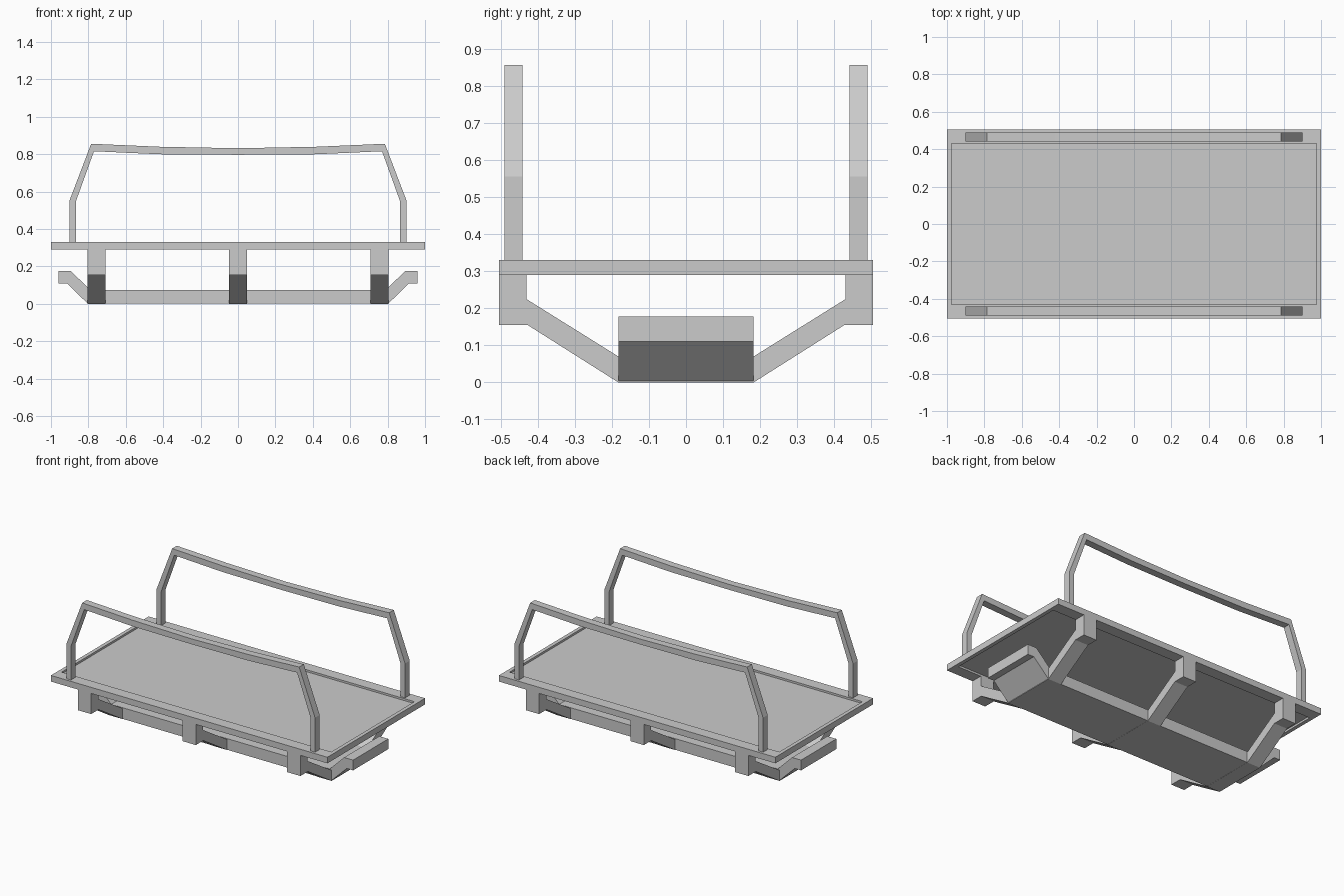
import bpy
import bmesh
from mathutils import Vector

cube = bpy.data.objects.get("Cube")
if cube:
    bpy.data.objects.remove(cube, do_unlink=True)

grey = bpy.data.materials.new("light grey")
grey.use_nodes = True
colour = (0.6, 0.6, 0.6, 1)
grey.diffuse_color = colour
grey.node_tree.nodes["Principled BSDF"].inputs["Base Color"].default_value = colour


def finish(name, bm):
    bmesh.ops.recalc_face_normals(bm, faces=bm.faces)
    mesh = bpy.data.meshes.new(name)
    bm.to_mesh(mesh)
    bm.free()
    mesh.materials.append(grey)
    obj = bpy.data.objects.new(name, mesh)
    bpy.context.collection.objects.link(obj)
    return obj


def band(name, outer, inner, axis, centre, width):
    """Mirror two matching half outlines and extrude the strip between them."""
    def full(half):
        return [(-a, z) for a, z in reversed(half) if a > 0] + half

    def place(a, z):
        return Vector((a, start, z) if axis == "y" else (start, a, z))

    start = centre - width / 2
    bm = bmesh.new()
    pairs = [(bm.verts.new(place(*o)), bm.verts.new(place(*i)))
             for o, i in zip(full(outer), full(inner))]
    faces = [bm.faces.new((a[0], b[0], b[1], a[1]))
             for a, b in zip(pairs, pairs[1:])]
    result = bmesh.ops.extrude_face_region(bm, geom=faces, use_keep_orig=True)
    moved = [g for g in result["geom"] if isinstance(g, bmesh.types.BMVert)]
    shift = Vector((0, width, 0) if axis == "y" else (width, 0, 0))
    bmesh.ops.translate(bm, verts=moved, vec=shift)
    return finish(name, bm)


# Deck: a slab with a shallow recess on both sides
bm = bmesh.new()
bmesh.ops.create_cube(bm, size=1)
bmesh.ops.scale(bm, verts=bm.verts, vec=(2, 1.01, 0.04))
bmesh.ops.translate(bm, verts=bm.verts, vec=(0, 0, 0.31))
for face in [f for f in bm.faces if abs(f.normal.z) > 0.9]:
    up = 1 if face.normal.z > 0 else -1
    bmesh.ops.inset_individual(bm, faces=[face], thickness=0.035)
    for v in face.verts:
        v.co.y = 0.43 if v.co.y > 0 else -0.43
    rim = bmesh.ops.extrude_discrete_faces(bm, faces=[face])["faces"][0]
    # Join the sunken panel to the rim with four walls
    loops = list(rim.verts)
    edges = [e for e in bm.edges if e.is_boundary]
    bmesh.ops.translate(bm, verts=loops, vec=(0, 0, -0.013 * up))
    bmesh.ops.bridge_loops(bm, edges=edges)
finish("deck", bm)

# Side rails: bent bars with a slightly sagging top
rail_outer = [(0, 0.832), (0.42, 0.84), (0.785, 0.856), (0.90, 0.555), (0.90, 0.325)]
rail_inner = [(0, 0.797), (0.42, 0.8), (0.77, 0.816), (0.866, 0.55), (0.866, 0.325)]
for name, y in (("front_rail", -0.465), ("back_rail", 0.465)):
    band(name, rail_outer, rail_inner, "y", y, 0.048)

# Cross ribs carrying the deck
rib_outer = [(0, 0), (0.183, 0), (0.428, 0.155), (0.505, 0.155), (0.505, 0.292)]
rib_inner = [(0, 0.07), (0.183, 0.07), (0.428, 0.223), (0.43, 0.225), (0.43, 0.292)]
for name, x in (("right_rib", -0.757), ("middle_rib", 0), ("left_rib", 0.757)):
    band(name, rib_outer, rib_inner, "x", x, 0.096)

# Keel plate with raised ends
keel_outer = [(0, 0.001), (0.803, 0.001), (0.915, 0.11), (0.96, 0.11)]
keel_inner = [(0, 0.074), (0.79, 0.074), (0.895, 0.177), (0.96, 0.177)]
band("keel_plate", keel_outer, keel_inner, "y", 0, 0.364)
